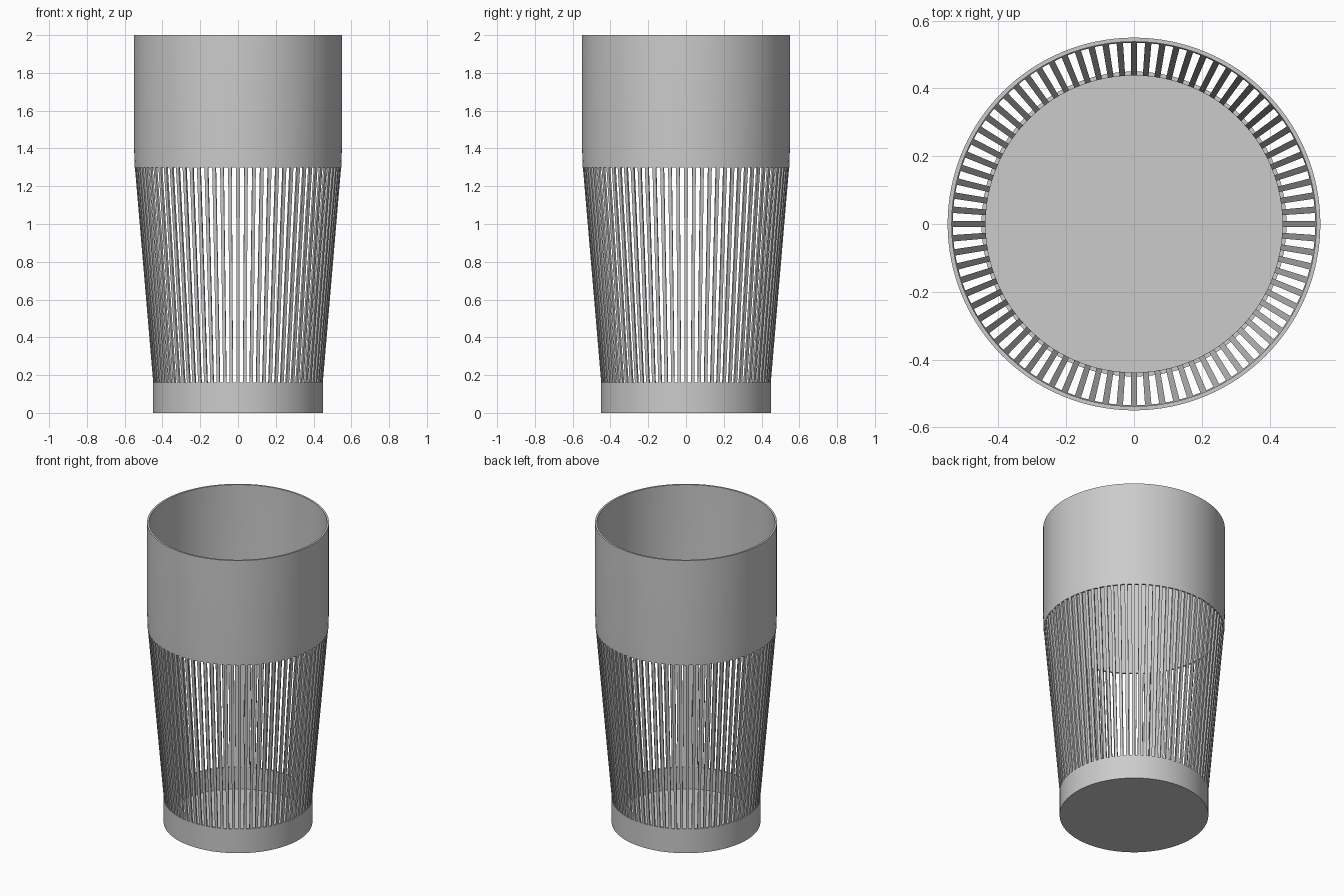
import bpy, bmesh, math
from mathutils import Vector

if "Cube" in bpy.data.objects:
    bpy.data.objects.remove(bpy.data.objects["Cube"])

SEGMENTS = 160
SLATS = 80
WALL = 0.012


def make_object(name, bm):
    bmesh.ops.recalc_face_normals(bm, faces=bm.faces)
    mesh = bpy.data.meshes.new(name)
    bm.to_mesh(mesh)
    bm.free()
    obj = bpy.data.objects.new(name, mesh)
    bpy.context.collection.objects.link(obj)
    return obj


def lathe(name, profile, closed):
    """Spin an (r, z) profile round the z axis; r = 0 becomes a pole."""
    bm = bmesh.new()
    verts = [bm.verts.new((r, 0, z)) for r, z in profile]
    count = len(verts)
    edges = [bm.edges.new((verts[i], verts[(i + 1) % count]))
             for i in range(count if closed else count - 1)]
    bmesh.ops.spin(bm, geom=verts + edges, cent=(0, 0, 0), axis=(0, 0, 1),
                   angle=math.tau, steps=SEGMENTS, use_duplicate=False)
    bmesh.ops.remove_doubles(bm, verts=bm.verts, dist=0.0001)
    obj = make_object(name, bm)
    bpy.ops.object.select_all(action='DESELECT')
    obj.select_set(True)
    bpy.context.view_layer.objects.active = obj
    bpy.ops.object.shade_smooth_by_angle(angle=math.radians(30))
    return obj


# Shallow solid cup at the bottom
lathe("base_cup", [(0, 0), (0.45, 0), (0.45, 0.16), (0.45 - WALL, 0.16),
                   (0.45 - WALL, 0.015), (0, 0.015)], False)

# Tall solid band at the top, open through the middle
lathe("upper_band", [(0.547, 1.3), (0.55, 1.4), (0.55, 2.0), (0.55 - WALL, 2.0),
                     (0.55 - WALL, 1.4), (0.547 - WALL, 1.3)], True)

# Leaning slats joining the base to the band
bm = bmesh.new()
for i in range(SLATS):
    a = math.tau * i / SLATS
    out = Vector((math.cos(a), math.sin(a), 0))
    side = Vector((-math.sin(a), math.cos(a), 0))
    rings = []
    for radius, z, half in ((0.449, 0.16, 0.0085), (0.546, 1.3, 0.0095)):
        rings.append([bm.verts.new(out * (radius - d) + side * s * half + Vector((0, 0, z)))
                      for d, s in ((0, -1), (0, 1), (WALL - 0.001, 1), (WALL - 0.001, -1))])
    low, high = rings
    bm.faces.new(low[::-1])
    bm.faces.new(high)
    for k in range(4):
        n = (k + 1) % 4
        bm.faces.new((low[k], low[n], high[n], high[k]))
make_object("side_slats", bm)
